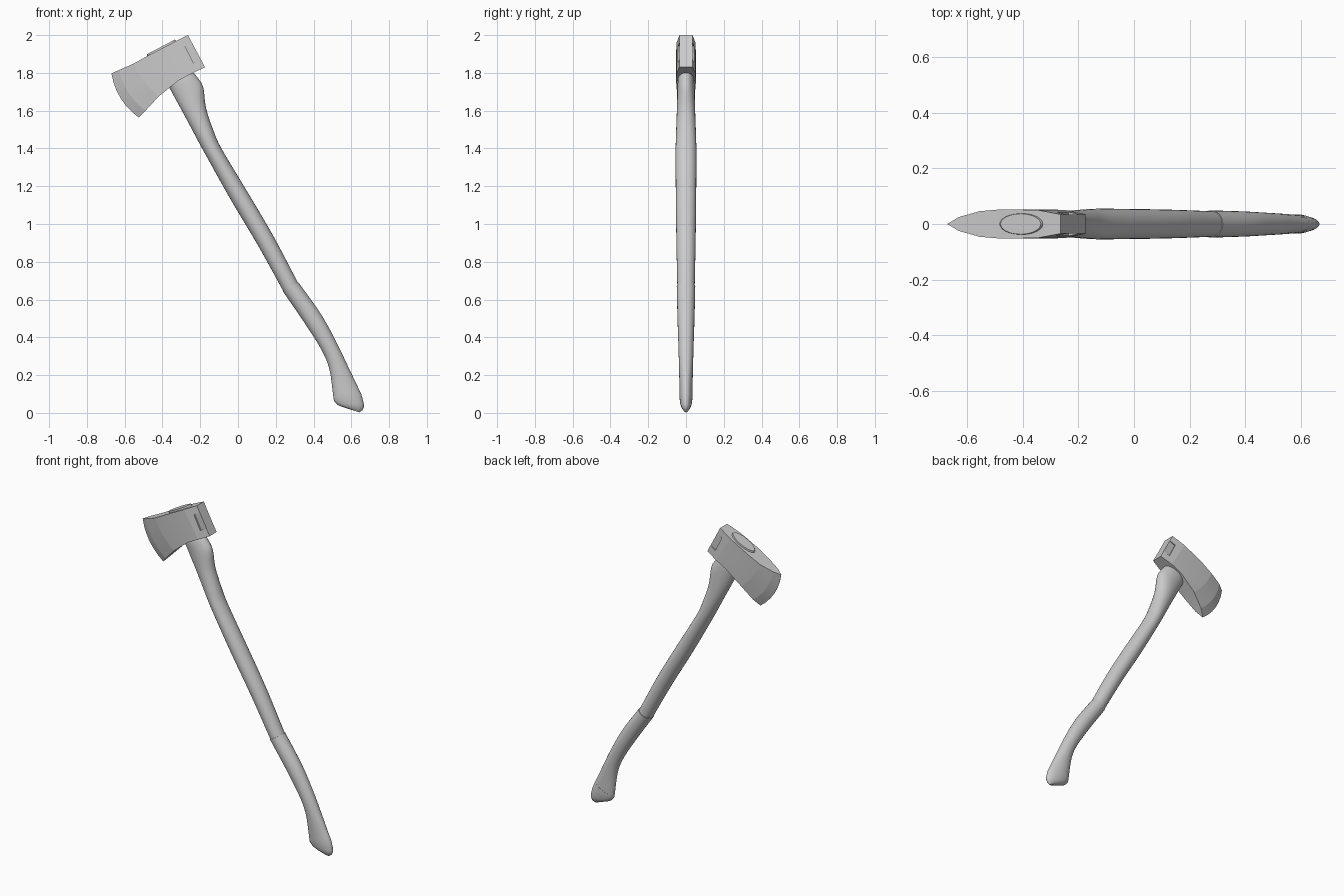
import bpy, bmesh, math
from mathutils import Vector

if "Cube" in bpy.data.objects:
    bpy.data.objects.remove(bpy.data.objects["Cube"])

def finish(name, bm, smooth=None):
    bmesh.ops.recalc_face_normals(bm, faces=bm.faces)
    me = bpy.data.meshes.new(name)
    bm.to_mesh(me)
    bm.free()
    ob = bpy.data.objects.new(name, me)
    bpy.context.collection.objects.link(ob)
    bpy.ops.object.select_all(action='DESELECT')
    bpy.context.view_layer.objects.active = ob
    ob.select_set(True)
    if smooth:
        bpy.ops.object.shade_smooth_by_angle(angle=math.radians(smooth))
    return ob

def loft(name, rings, smooth=None):
    bm = bmesh.new()
    vs = [[bm.verts.new(p) for p in r] for r in rings]
    n = len(vs[0])
    for a, b in zip(vs, vs[1:]):
        for i in range(n):
            j = (i + 1) % n
            bm.faces.new((a[i], a[j], b[j], b[i]))
    bm.faces.new(vs[0])
    bm.faces.new(vs[-1])
    return finish(name, bm, smooth)

def spline(st, sub=4):
    # smooth interpolation through stations
    p = [Vector(s) for s in st]
    p = [2 * p[0] - p[1]] + p + [2 * p[-1] - p[-2]]
    out = []
    for i in range(1, len(p) - 2):
        a, b, c, d = p[i - 1:i + 3]
        for k in range(sub):
            t = k / sub
            out.append(0.5 * (2 * b + (c - a) * t + (2 * a - 5 * b + 4 * c - d) * t * t
                              + (3 * b - a - 3 * c + d) * t ** 3))
    return out + [p[-2]]

def oval(s, grow=0.0, n=24):
    # oval section from back-edge point, front-edge point, half width
    lx, lz, rx, rz, b = s
    c = Vector(((lx + rx) / 2, 0, (lz + rz) / 2))
    r = Vector(((rx - lx) / 2, 0, (rz - lz) / 2))
    r += r.normalized() * grow
    return [c + r * math.cos(k * math.tau / n) + Vector((0, (b + grow) * math.sin(k * math.tau / n), 0))
            for k in range(n)]

# handle shaft, from the eye of the head down to the grip
shaft = [
    (-.365, 1.725, -.225, 1.79, .044), (-.33, 1.66, -.185, 1.727, .046),
    (-.27, 1.55, -.17, 1.617, .049), (-.21, 1.437, -.132, 1.50, .053),
    (-.165, 1.355, -.085, 1.395, .055), (-.042, 1.135, .042, 1.183, .054),
    (.106, .886, .185, .94, .051), (.238, .648, .317, .69, .046)]
tongue = [(-.48, 1.90, -.335, 1.976, .037), (-.483, 1.893, -.328, 1.97, .038),
          (-.375, 1.74, -.245, 1.81, .041)]
loft("handle_shaft", [oval(s) for s in tongue] + [oval(s) for s in spline(shaft)], 35)

# curved grip with a small lip at the seam
grip = [(.238, .648, .317, .69, .046), (.354, .479, .44, .516, .042),
        (.444, .336, .524, .362, .037), (.487, .23, .577, .251, .034),
        (.508, .082, .63, .14, .031)]
loft("handle_grip", [oval(s, .003) for s in spline(grip)], 35)

# rounded knob at the foot of the handle
knob = [(.508, .082, .63, .14, .032), (.511, .065, .65, .098, .032),
        (.519, .05, .667, .046, .030), (.528, .042, .666, .03, .027),
        (.545, .034, .658, .014, .021), (.57, .026, .642, .003, .012)]
loft("handle_knob", [oval(s, .003 if i < 2 else 0) for i, s in enumerate(knob)], 50)

# axe head: top corner, bottom corner, half thickness, forward bulge
head = [
    (-.265, 2.0, -.175, 1.83, .035, 0), (-.345, 1.96, -.245, 1.796, .05, 0),
    (-.475, 1.892, -.315, 1.76, .053, .0), (-.555, 1.848, -.42, 1.675, .046, .012),
    (-.63, 1.815, -.49, 1.60, .025, .024), (-.67, 1.797, -.525, 1.563, .001, .028)]
fwd = Vector((-.88, 0, -.47))
rings = []
for tx, tz, bx, bz, h, bulge in head:
    top, bot = Vector((tx, 0, tz)), Vector((bx, 0, bz))
    col = [top.lerp(bot, k / 6) + fwd * bulge * 4 * (k / 6) * (1 - k / 6) for k in range(7)]
    side = Vector((0, h, 0))
    rings.append([p - side for p in col] + [p + side for p in reversed(col)])
axe = loft("axe_head", rings, 8)

# shallow notches on both cheeks near the poll
for s in (-1, 1):
    bpy.ops.mesh.primitive_cube_add(size=1, location=(-.238, s * .056, 1.907),
                                    rotation=(0, -.47, 0))
    cut = bpy.context.object
    cut.name = "notch_cutter"
    cut.scale = (.045, .044, .10)
    cut.hide_render = True
    cut.hide_set(True)
    m = axe.modifiers.new("notch", 'BOOLEAN')
    m.operation = 'DIFFERENCE'
    m.solver = 'EXACT'
    m.object = cut
